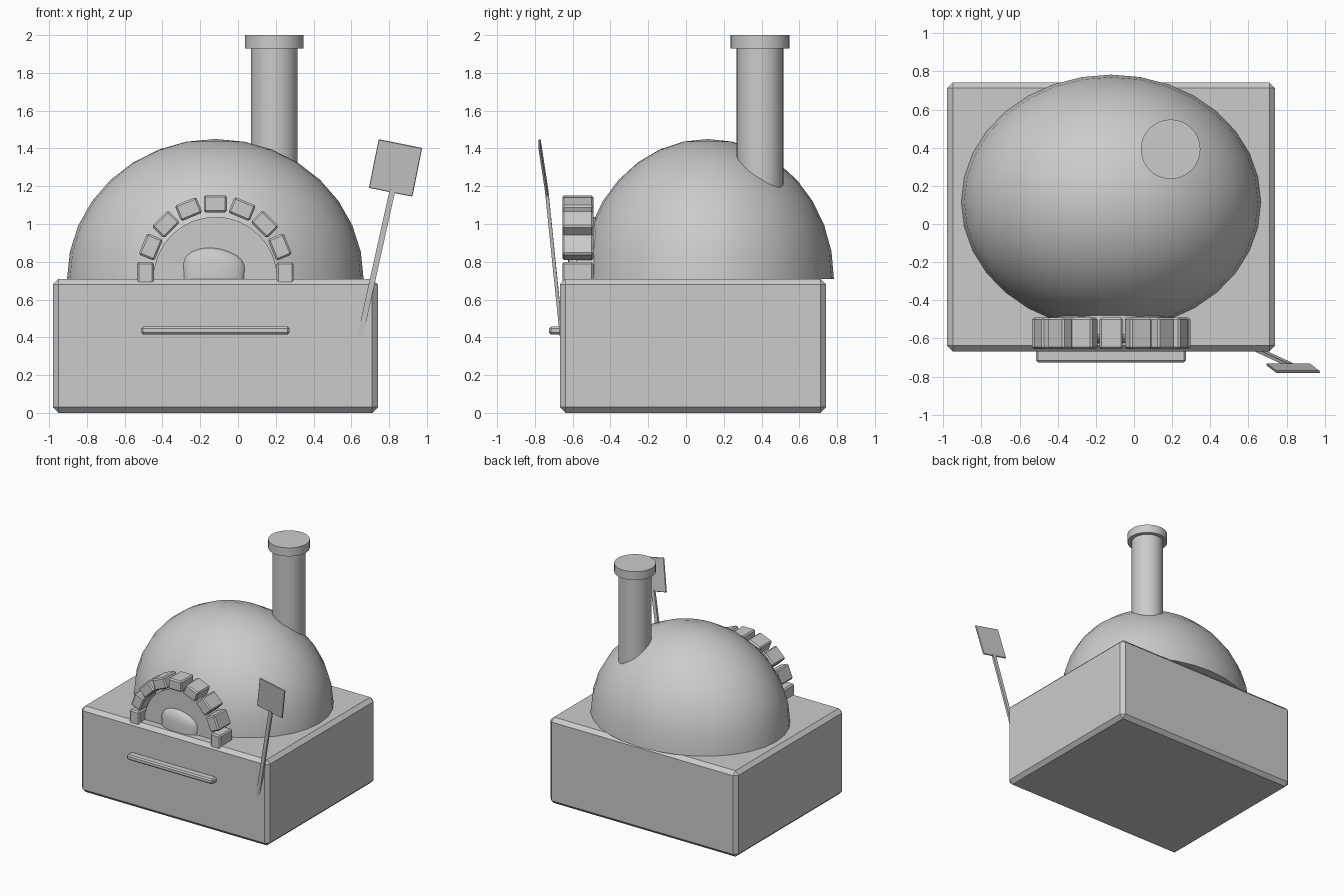
import bpy, bmesh, math
from mathutils import Vector, Matrix

cube = bpy.data.objects.get("Cube")
if cube:
    bpy.data.objects.remove(cube, do_unlink=True)

# One plain clay colour
clay = bpy.data.materials.new("plain_grey")
clay.use_nodes = True
clay.diffuse_color = (0.6, 0.6, 0.6, 1)
clay.node_tree.nodes["Principled BSDF"].inputs["Base Color"].default_value = (0.6, 0.6, 0.6, 1)

CX = -0.12      # centre line of the oven
TOP = 0.71      # top of the base


def finish(name, bm, smooth=False):
    mesh = bpy.data.meshes.new(name)
    bmesh.ops.recalc_face_normals(bm, faces=bm.faces)
    bm.to_mesh(mesh)
    bm.free()
    mesh.materials.append(clay)
    obj = bpy.data.objects.new(name, mesh)
    bpy.context.collection.objects.link(obj)
    if smooth:
        bpy.ops.object.select_all(action='DESELECT')
        obj.select_set(True)
        bpy.context.view_layer.objects.active = obj
        bpy.ops.object.shade_smooth_by_angle(angle=math.radians(35))
    return obj


def box(name, size, place, bevel=0.0):
    """Box of a given size, bevelled, then moved by a matrix or to a point."""
    bm = bmesh.new()
    bmesh.ops.create_cube(bm, size=1, matrix=Matrix.Diagonal((*size, 1)))
    if bevel:
        bmesh.ops.bevel(bm, geom=bm.edges[:], offset=bevel, segments=1,
                        affect='EDGES', profile=0.5)
    if not isinstance(place, Matrix):
        place = Matrix.Translation(place)
    bm.transform(place)
    return finish(name, bm)


def cylinder(name, radius, depth, matrix, sides=32):
    bm = bmesh.new()
    bmesh.ops.create_cone(bm, cap_ends=True, segments=sides, radius1=radius,
                          radius2=radius, depth=depth, matrix=matrix)
    return bm


def half_ellipsoid(name, radii, centre, segments, rings):
    """Upper half of a stretched sphere with a closed underside."""
    bm = bmesh.new()
    bmesh.ops.create_uvsphere(bm, u_segments=segments, v_segments=rings, radius=1)
    cut = bmesh.ops.bisect_plane(bm, geom=bm.verts[:] + bm.edges[:] + bm.faces[:],
                                 plane_co=(0, 0, 0), plane_no=(0, 0, 1),
                                 clear_inner=True, dist=0.0001)
    rim = [e for e in bm.edges if e.is_boundary]
    bmesh.ops.contextual_create(bm, geom=rim)
    bm.transform(Matrix.Translation(centre) @ Matrix.Diagonal((*radii, 1)))
    return finish(name, bm, smooth=True)


# Base block with chamfered edges and a bar across its front
box("base", (1.72, 1.41, TOP), (CX, 0.037, TOP / 2), 0.03)
box("front_bar", (0.785, 0.07, 0.042), (CX, -0.69, 0.436), 0.01)

# Dome
half_ellipsoid("dome", (0.785, 0.668, 0.74), (CX, 0.115, TOP), 32, 16)

# Chimney and its cap
for name, radius, low, high in (("chimney", 0.124, 1.1, 1.94),
                                ("chimney_cap", 0.156, 1.93, 2.0)):
    place = Matrix.Translation((0.192, 0.392, (low + high) / 2))
    finish(name, cylinder(name, radius, high - low, place), smooth=True)

# Closed panel filling the mouth of the oven
place = Matrix.Translation((CX, -0.52, TOP)) @ Matrix.Rotation(math.pi / 2, 4, 'X')
panel = cylinder("mouth_panel", 0.328, 0.12, place)
bmesh.ops.bisect_plane(panel, geom=panel.verts[:] + panel.edges[:] + panel.faces[:],
                       plane_co=(0, 0, TOP), plane_no=(0, 0, 1), clear_inner=True)
finish("mouth_panel", panel, smooth=True)

# Arch of nine bricks
for i in range(9):
    angle = math.pi * i / 8
    place = (Matrix.Translation((CX, -0.573, 0.737))
             @ Matrix.Rotation(-angle, 4, 'Y')
             @ Matrix.Translation((0.37, 0, 0)))
    box(f"arch_brick_{i + 1}", (0.09, 0.164, 0.122), place, 0.01)

# Loaf in the mouth, fuller on its right side
loaf = half_ellipsoid("loaf", (0.16, 0.055, 0.17), (-0.127, -0.575, TOP), 20, 12)
for v in loaf.data.vertices:
    lift = (v.co.z - TOP) / 0.17
    v.co.z = TOP + 0.17 * lift ** 0.6 * (1 - 0.6 * (v.co.x + 0.19))if lift > 0 else TOP
    v.co.x += (v.co.x + 0.127) * 0.35 * lift * (1 - lift)

# Peel leaning against the front: shaft and flat blade
def leaning(direction, centre):
    up = Vector(direction).normalized()
    side = Vector((1, 0, -up.x / up.z)).normalized()
    back = up.cross(side).normalized()
    side = back.cross(up)
    turn = Matrix((side, back, up)).transposed().to_4x4()
    return Matrix.Translation(centre) @ turn


foot, head = Vector((0.612, -0.643, 0.25)), Vector((0.818, -0.738, 1.18))
box("peel_shaft", (0.03, 0.018, (head - foot).length),
    leaning(head - foot, (foot + head) / 2))
box("peel_blade", (0.235, 0.012, 0.265),
    leaning((0.053, -0.04, 0.262), (0.834, -0.756, 1.297)), 0.003)
